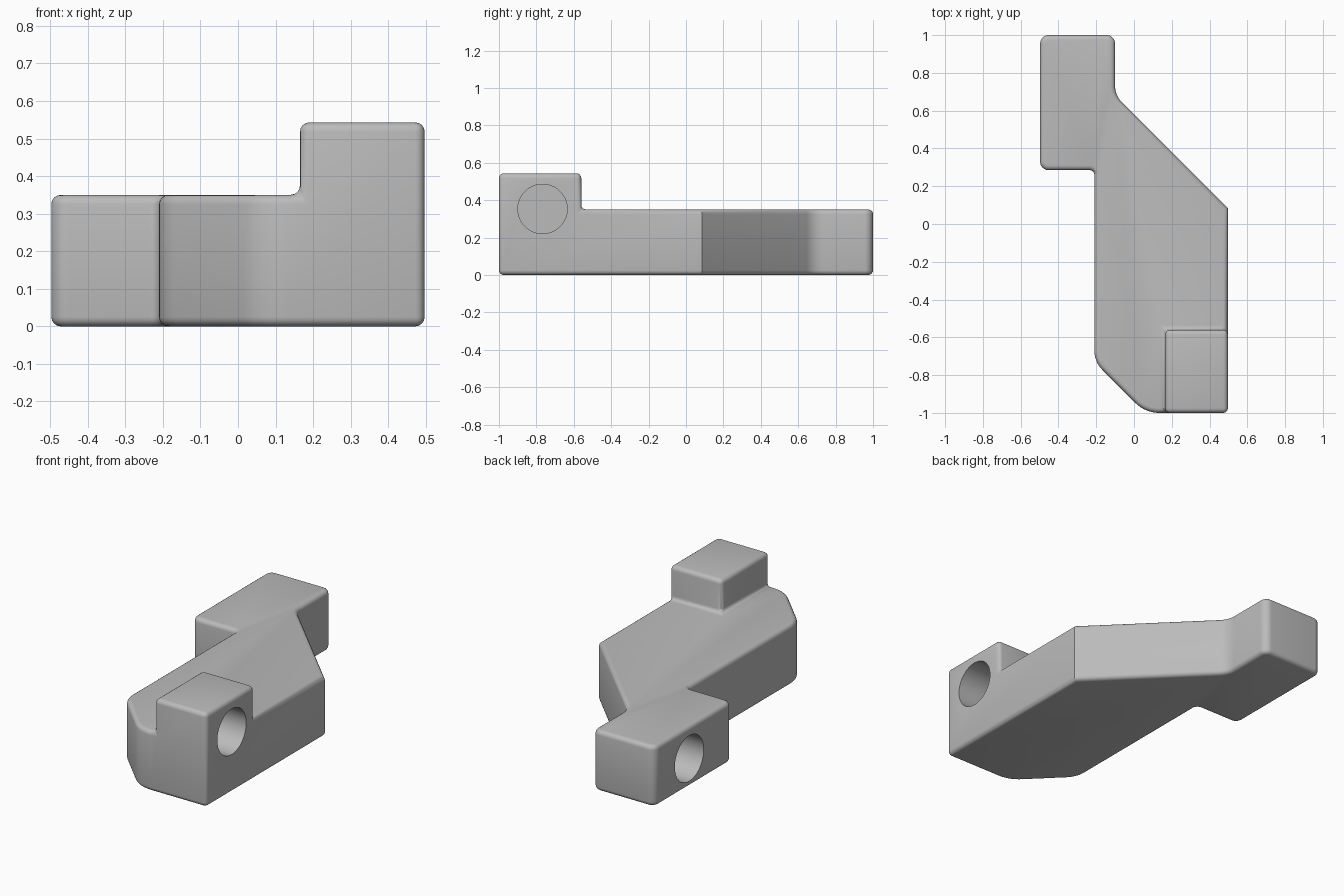
import bpy, bmesh, math
from mathutils import Vector, Matrix

cube = bpy.data.objects.get("Cube")
if cube:
    bpy.data.objects.remove(cube, do_unlink=True)

HALF_W, BODY_TOP, POST_TOP = 0.497, 0.35, 0.543
POST_X, POST_Y = 0.165, -0.56
EDGE = 0.025

grey = bpy.data.materials.new("plain grey")
grey.use_nodes = True
grey.diffuse_color = (0.5, 0.5, 0.5, 1)
grey.node_tree.nodes["Principled BSDF"].inputs["Base Color"].default_value = (0.5, 0.5, 0.5, 1)


def rounded_outline(corners, steps=8):
    """Corners are (x, y, setback); a setback above zero rounds the corner."""
    pts = []
    for i, (x, y, t) in enumerate(corners):
        p = Vector((x, y, 0))
        if not t:
            pts.append(p)
            continue
        u = (Vector((*corners[i - 1][:2], 0)) - p).normalized()
        v = (Vector((*corners[(i + 1) % len(corners)][:2], 0)) - p).normalized()
        half = u.angle(v) / 2
        radius = t * math.tan(half)
        mid = (u + v).normalized()
        centre = p + mid * (t / math.cos(half))
        side = (u - v).normalized()
        sweep = math.pi / 2 - half
        for k in range(steps + 1):
            a = sweep * (1 - 2 * k / steps)
            pts.append(centre + radius * (side * math.sin(a) - mid * math.cos(a)))
    return pts


def find_vert(face, x, y):
    return min(face.verts, key=lambda v: (v.co.xy - Vector((x, y))).length)


def make_body():
    outline = rounded_outline([
        (POST_X, -1, 0), (HALF_W, -1, 0), (HALF_W, POST_Y, 0), (HALF_W, 0.085, 0),
        (-0.1, 0.68, 0.05), (-0.1, 1, 0.045), (-HALF_W, 1, 0.045),
        (-HALF_W, 0.285, 0.045), (-0.21, 0.285, 0.025),
        (-0.21, -0.73, 0.06), (0.06, -1, 0.075)])
    bm = bmesh.new()
    base = bm.faces.new([bm.verts.new(p) for p in outline])

    # Body slab
    res = bmesh.ops.extrude_face_region(bm, geom=[base], use_keep_orig=True)
    top = next(g for g in res["geom"] if isinstance(g, bmesh.types.BMFace))
    bmesh.ops.translate(bm, verts=top.verts[:], vec=(0, 0, BODY_TOP))

    # Raised post on the front corner
    bmesh.utils.face_split(top, find_vert(top, POST_X, -1), find_vert(top, HALF_W, POST_Y),
                           coords=[(POST_X, POST_Y, BODY_TOP)])
    pad = min((f for f in bm.faces if f.calc_center_median().z > BODY_TOP - 0.001),
              key=lambda f: f.calc_area())
    res = bmesh.ops.extrude_face_region(bm, geom=[pad])
    raised = [g for g in res["geom"] if isinstance(g, bmesh.types.BMVert)]
    bmesh.ops.translate(bm, verts=raised, vec=(0, 0, POST_TOP - BODY_TOP))
    if pad.is_valid:
        bmesh.ops.delete(bm, geom=[pad], context='FACES_ONLY')
    bmesh.ops.recalc_face_normals(bm, faces=bm.faces[:])
    bmesh.ops.dissolve_limit(bm, angle_limit=math.radians(1),
                             verts=bm.verts[:], edges=bm.edges[:])

    # Soft edges everywhere but the crisp vertical crease on the left side
    def soft(e):
        a, b = e.verts
        crease = all(abs(v.co.x - HALF_W) < 0.001 and abs(v.co.y - 0.085) < 0.001 for v in (a, b))
        return e.calc_face_angle(0) > math.radians(25) and not crease
    bmesh.ops.bevel(bm, geom=[e for e in bm.edges if soft(e)], offset=EDGE,
                    segments=4, profile=0.5, affect='EDGES', clamp_overlap=True)
    bmesh.ops.recalc_face_normals(bm, faces=bm.faces[:])
    mesh = bpy.data.meshes.new("bracket_body")
    bm.to_mesh(mesh)
    bm.free()
    mesh.materials.append(grey)
    obj = bpy.data.objects.new("bracket_body", mesh)
    bpy.context.collection.objects.link(obj)
    return obj


def drill(target, name, side, y, z, depth=0.27, radius=0.132):
    """Blind round hole from the left (side 1) or right (side -1)."""
    bm = bmesh.new()
    bmesh.ops.create_cone(bm, cap_ends=True, segments=64, radius1=radius, radius2=radius,
                          depth=depth * 2,
                          matrix=Matrix.Translation((side * HALF_W, y, z))
                          @ Matrix.Rotation(math.pi / 2, 4, 'Y'))
    mesh = bpy.data.meshes.new(name)
    bm.to_mesh(mesh)
    bm.free()
    mesh.materials.append(grey)
    cutter = bpy.data.objects.new(name, mesh)
    cutter.hide_render = True
    bpy.context.collection.objects.link(cutter)
    mod = target.modifiers.new(name, 'BOOLEAN')
    mod.operation, mod.solver, mod.object = 'DIFFERENCE', 'EXACT', cutter
    bpy.ops.object.modifier_apply(modifier=mod.name)
    bpy.data.objects.remove(cutter, do_unlink=True)


body = make_body()
bpy.ops.object.select_all(action='DESELECT')
body.select_set(True)
bpy.context.view_layer.objects.active = body
drill(body, "post_hole_cutter", 1, -0.767, 0.353)
drill(body, "rear_hole_cutter", -1, 0.68, 0.165)
bpy.ops.object.shade_smooth_by_angle(angle=math.radians(30))
